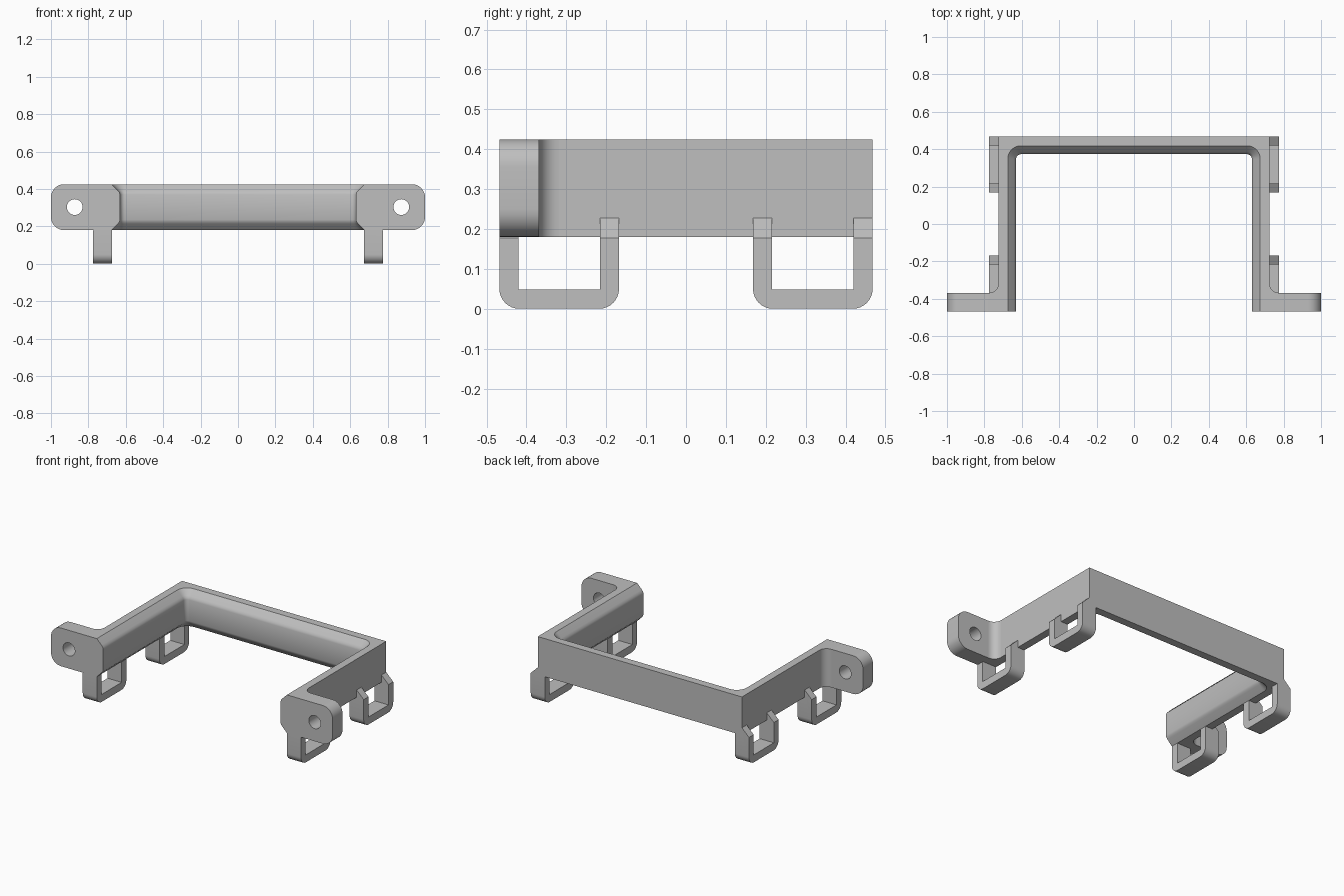
import bpy, bmesh, math
from mathutils import Vector

cube = bpy.data.objects.get("Cube")
if cube:
    bpy.data.objects.remove(cube, do_unlink=True)

grey = bpy.data.materials.new("plain grey")
grey.use_nodes = True
grey.diffuse_color = (0.52, 0.52, 0.52, 1)
grey.node_tree.nodes["Principled BSDF"].inputs["Base Color"].default_value = (0.52, 0.52, 0.52, 1)

BOTTOM, TOP = 0.18, 0.425
BACK, FRONT = 0.468, -0.468
OUTER = 0.725


def finish(name, bm):
    bmesh.ops.recalc_face_normals(bm, faces=bm.faces)
    mesh = bpy.data.meshes.new(name)
    bm.to_mesh(mesh)
    bm.free()
    mesh.materials.append(grey)
    obj = bpy.data.objects.new(name, mesh)
    bpy.context.collection.objects.link(obj)
    return obj


def smooth(obj):
    bpy.ops.object.select_all(action='DESELECT')
    obj.select_set(True)
    bpy.context.view_layer.objects.active = obj
    bpy.ops.object.shade_smooth_by_angle(angle=math.radians(35))


def arc(cx, cy, r, start, end, n=8):
    """Points on an arc, angles in degrees."""
    angles = [math.radians(start + (end - start) * i / n) for i in range(n + 1)]
    return [(cx + r * math.cos(a), cy + r * math.sin(a)) for a in angles]


def prism(name, outline, place, depth):
    """Extrude a flat outline placed in space by a function."""
    bm = bmesh.new()
    face = bm.faces.new([bm.verts.new(place(*p)) for p in outline])
    new = bmesh.ops.extrude_face_region(bm, geom=[face])["geom"]
    bmesh.ops.translate(bm, vec=depth, verts=[v for v in new if isinstance(v, bmesh.types.BMVert)])
    return finish(name, bm)


def cut(obj, cutter, operation='DIFFERENCE'):
    mod = obj.modifiers.new("cut", 'BOOLEAN')
    mod.operation = operation
    mod.object = cutter
    mod.solver = 'EXACT'
    bpy.context.view_layer.objects.active = obj
    bpy.ops.object.modifier_apply(modifier=mod.name)
    bpy.data.objects.remove(cutter, do_unlink=True)


# U-shaped frame: a section with a bulging inner side swept round both corners
def frame_path(x, y, r):
    if r is None:
        right = [(x, y)] * 9
    else:
        right = arc(x - r, y - r, r, 0, 90)
    left = [(-px, py) for px, py in reversed(right)]
    return [(x, FRONT)] + right + left + [(-x, FRONT)]


bulge = [(0.05, TOP), (0.083, 0.392), (0.091, 0.382), (0.095, 0.37)]
section = bulge + [(t, TOP + BOTTOM - z) for t, z in reversed(bulge)]
rings = [[(x, y, TOP) for x, y in frame_path(OUTER, BACK, None)]]
for t, z in section:
    rings.append([(x, y, z) for x, y in frame_path(OUTER - t, BACK - t, 0.12 - t)])
rings.append([(x, y, BOTTOM) for x, y in frame_path(OUTER, BACK, None)])

bm = bmesh.new()
grid = [[bm.verts.new(p) for p in ring] for ring in rings]
count = len(grid)
for i in range(count):
    a, b = grid[i], grid[(i + 1) % count]
    for j in range(len(a) - 1):
        bm.faces.new((a[j], a[j + 1], b[j + 1], b[j]))
for end in (0, -1):
    bm.faces.new([ring[end] for ring in grid])
bmesh.ops.remove_doubles(bm, verts=bm.verts, dist=0.00001)
bmesh.ops.dissolve_degenerate(bm, edges=bm.edges, dist=0.00001)
smooth(finish("frame", bm))

for side, word in ((1, "left"), (-1, "right")):
    # Mounting tab with rounded outer corners and a screw hole
    r = 0.07
    outline = ([(0.70, BOTTOM)] + arc(1 - r, BOTTOM + r, r, -90, 0)
               + arc(1 - r, TOP - r, r, 0, 90) + [(0.70, TOP)])
    tab = prism(word + "_mounting_tab", outline,
                lambda x, z: (side * x, FRONT, z), Vector((0, 0.1, 0)))
    hole = prism("hole_cutter", arc(0.873, 0.303, 0.042, 0, 351, 39),
                 lambda x, z: (side * x, FRONT - 0.1, z), Vector((0, 0.3, 0)))
    cut(tab, hole)
    smooth(tab)

    # Rounded fillet between tab and arm
    y0 = FRONT + 0.1
    outline = ([(0.70, y0 - 0.02), (0.775, y0 - 0.02)]
               + arc(0.775, y0 + 0.05, 0.05, 270, 180) + [(0.70, y0 + 0.05)])
    smooth(prism(word + "_corner_fillet", outline,
                 lambda x, y: (side * x, y, BOTTOM), Vector((0, 0, TOP - BOTTOM))))

    # Square hooks below the arm, with tops sloping up to its outer face
    for start, place_word in ((FRONT, "front"), (BACK - 0.3, "rear")):
        end, w, r = start + 0.3, 0.048, 0.05
        top = 0.227
        outline = ([(start, top)] + arc(start + r, r, r, 180, 270)
                   + arc(end - r, r, r, 270, 360)
                   + [(end, top), (end - w, top), (end - w, w), (start + w, w), (start + w, top)])
        hook = prism(word + "_" + place_word + "_hook", outline,
                     lambda y, z: (side * 0.675, y, z), Vector((side * 0.1, 0, 0)))
        # Trim to the arm underside and the sloped top
        profile = [(0.675, -0.1), (0.675, BOTTOM), (OUTER, BOTTOM), (OUTER, top),
                   (0.775, BOTTOM - 0.002), (0.775, -0.1)]
        trim = prism("trim", [(x if x not in (0.675, 0.775) else x + (x - OUTER) * 0.0002, z)
                              for x, z in profile],
                     lambda x, z: (side * x, start - 0.1, z), Vector((0, 0.5, 0)))
        cut(hook, trim, 'INTERSECT')
        smooth(hook)
